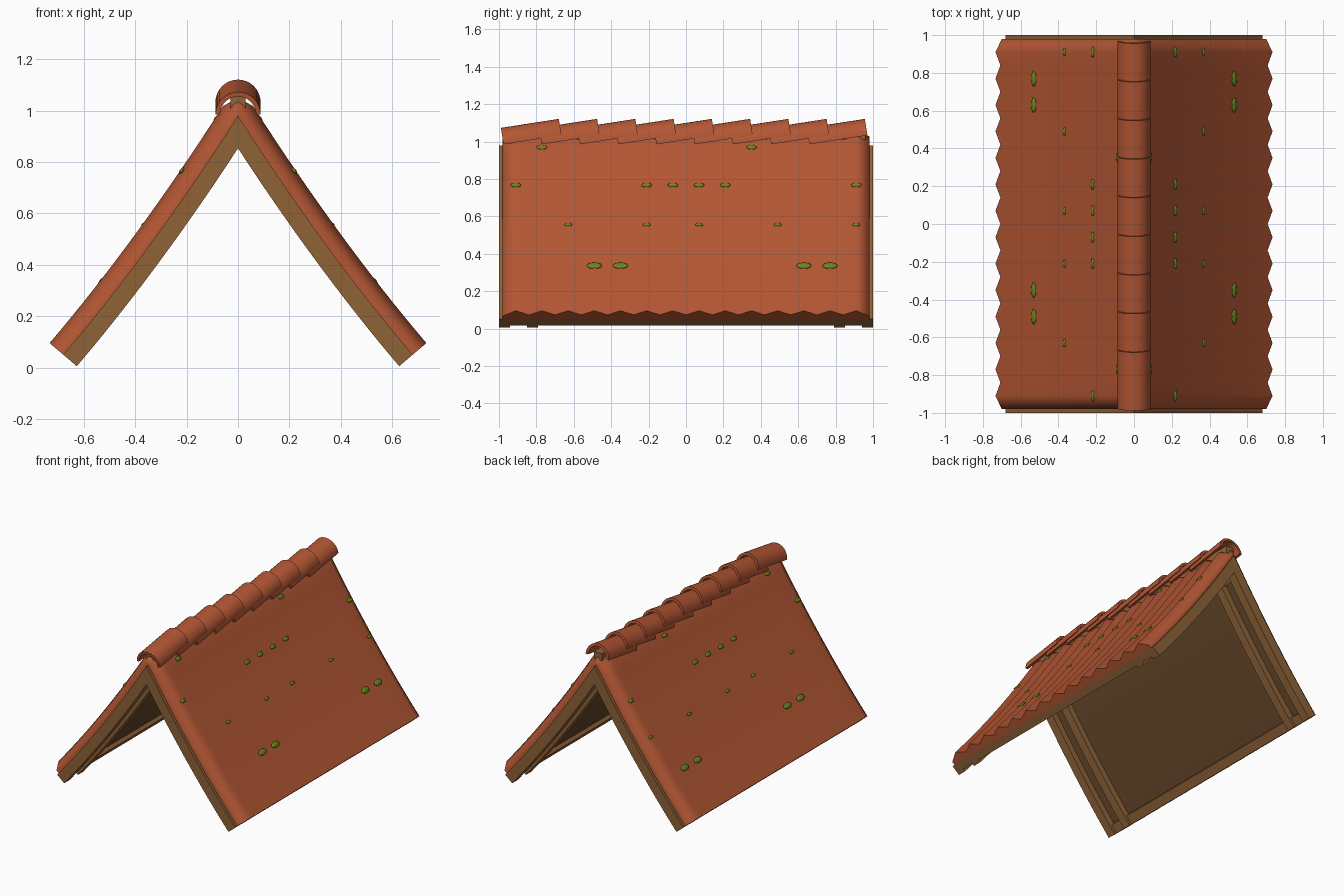
import bpy, bmesh, math
from mathutils import Matrix, Vector

if "Cube" in bpy.data.objects:
    bpy.data.objects.remove(bpy.data.objects["Cube"])


def material(name, color):
    m = bpy.data.materials.new(name)
    m.diffuse_color = (*color, 1)
    m.use_nodes = True
    m.node_tree.nodes["Principled BSDF"].inputs["Base Color"].default_value = m.diffuse_color
    return m


CLAY = material("terracotta", (0.45, 0.094, 0.034))
WOOD = material("brown wood", (0.272, 0.122, 0.038))
DARK = material("dark wood", (0.138, 0.065, 0.023))
MOSS = material("moss green", (0.14, 0.24, 0.01))
N = 16       # samples down the slope
EAVE = 0.68


def curve(u):
    """Point and normal of the slightly sagging roof line."""
    slope = 1.56 - 0.566 * u
    n = Vector((slope, 1)).normalized()
    return Vector((u, 0.98 - 1.56 * u + 0.283 * u * u)), n


def path(d):
    """Roof line offset by d, from the ridge down to the eave."""
    u0 = max(0, -d * 0.84)
    pts = [Vector((0, min(0.98 + d * 1.82, 1.05)))]
    for i in range(N):
        t = i / (N - 1)
        u = u0 + (EAVE - u0) * (t if d >= 0 else (i + 1) / N)
        p, n = curve(u)
        pts.append(p + n * d)
    return pts


def finish(name, bm, mat, mirror=True):
    bmesh.ops.recalc_face_normals(bm, faces=bm.faces)
    me = bpy.data.meshes.new(name)
    bm.to_mesh(me)
    bm.free()
    me.materials.append(mat)
    ob = bpy.data.objects.new(name, me)
    bpy.context.collection.objects.link(ob)
    if mirror:
        ob.modifiers.new("Mirror", 'MIRROR')
    return ob


def slope_bar(name, y0, y1, d0, d1, mat, i0=0, i1=N):
    """Timber following the slope between two offsets."""
    bm = bmesh.new()
    a, b = path(d0), path(d1)
    rings = []
    for i in range(i0, i1 + 1):
        rings.append([bm.verts.new((p.x, y, p.y)) for p, y in
                      ((a[i], y0), (a[i], y1), (b[i], y1), (b[i], y0))])
    for r, s in zip(rings, rings[1:]):
        for k in range(4):
            bm.faces.new((r[k], r[(k + 1) % 4], s[(k + 1) % 4], s[k]))
    if i0 > 0:
        bm.faces.new(rings[0])
    bm.faces.new(rings[-1])
    return finish(name, bm, mat)


# Timber frame
for label, s in (("front", -1), ("back", 1)):
    for part, ya, yb in (("bargeboard", 0.94, 1.0), ("rafter", 0.79, 0.85)):
        y0, y1 = sorted((s * ya, s * yb))
        slope_bar(f"{label}_{part}", y0, y1, 0, -0.069, WOOD)
slope_bar("roof_deck", -0.94, 0.94, 0, -0.025, DARK, 0, N - 1)
slope_bar("eave_rail", -0.94, 0.94, 0, -0.05, WOOD, N - 1, N)
slope_bar("ridge_rail", -0.94, 0.94, 0, -0.048, WOOD, 0, 1)

# Ridge beam closing the gap under the caps
bm = bmesh.new()
bmesh.ops.create_cube(bm, size=1, matrix=Matrix.Translation((0, 0, 1.035))
                      @ Matrix.Diagonal((0.06, 1.92, 0.05, 1)))
finish("ridge_beam", bm, WOOD, mirror=False)

# Corrugated tile covering: peaks every 0.14 along y, rolled down at the ends
HIGH, LOW, END = 0.07, 0.036, 0.026
rows = [(-0.98, 0)]
rows += [(-0.98 + 0.07 * k, HIGH if k % 2 else (END if k in (0, 28) else LOW))
         for k in range(29)]
rows += [(0.98, 0)]
bm = bmesh.new()
grid = [[bm.verts.new((p.x, y, p.y)) for p in path(d)] for y, d in rows]
for r, s in zip(grid, grid[1:]):
    for i in range(N):
        bm.faces.new((r[i], r[i + 1], s[i + 1], s[i])).smooth = True
# closed eave edge with its own vertices so it stays crisp
base = path(0)[-1]
tops = [bm.verts.new(r[-1].co) for r in grid[1:-1]]
lows = [bm.verts.new((base.x, v.co.y, base.y)) for v in tops]
for k in range(len(tops) - 1):
    bm.faces.new((tops[k], tops[k + 1], lows[k + 1], lows[k]))
finish("roof_tiles", bm, CLAY)

# Overlapping half-round ridge caps, each tilted up towards the back
R, T, SEG, LEAN = 0.088, 0.018, 16, 0.155
for k in range(9):
    y0 = -0.976 + 0.2045 * k
    bm = bmesh.new()
    arcs = []
    for y, z in ((y0, 0.985), (y0 + 0.31, 1.033)):
        for rad in (R, R - T):
            arcs.append([])
            for j in range(SEG + 1):
                h = rad * math.sin(math.pi * j / SEG)
                arcs[-1].append(bm.verts.new(
                    (rad * math.cos(math.pi * j / SEG), y - LEAN * h, z + h)))
    fo, fi, bo, bi = arcs
    for a, b in ((fo, bo), (bo, bi), (bi, fi), (fi, fo)):
        for j in range(SEG):
            bm.faces.new((a[j], a[j + 1], b[j + 1], b[j]))
    for j in (0, SEG):
        bm.faces.new((fo[j], bo[j], bi[j], fi[j]))
    ob = finish(f"ridge_cap_{k + 1}", bm, CLAY, mirror=False)
    bpy.ops.object.select_all(action='DESELECT')
    ob.select_set(True)
    bpy.context.view_layer.objects.active = ob
    bpy.ops.object.shade_smooth_by_angle(angle=math.radians(35))

# Flat moss patches sitting in the tile crests
MOSS_ROWS = (
    (0.03, 0.8, (-0.77, 0.35)),
    (0.165, 0.8, (-0.91, -0.21, -0.07, 0.07, 0.21, 0.91)),
    (0.315, 0.6, (-0.63, -0.21, 0.07, 0.49, 0.91)),
    (0.48, 1.15, (-0.49, -0.35, 0.63, 0.77)),
)
bm = bmesh.new()
for u, size, ys in MOSS_ROWS:
    p, n = curve(u)
    c = p + n * (HIGH - 0.005)
    rot = Matrix.Rotation(math.atan2(n.x, n.y), 4, 'Y')
    for y in ys:
        m = (Matrix.Translation((c.x, y, c.y)) @ rot
             @ Matrix.Diagonal((0.018 * size, 0.036 * size, 0.008, 1)))
        bmesh.ops.create_icosphere(bm, subdivisions=2, radius=1, matrix=m)
for f in bm.faces:
    f.smooth = True
finish("moss", bm, MOSS)
